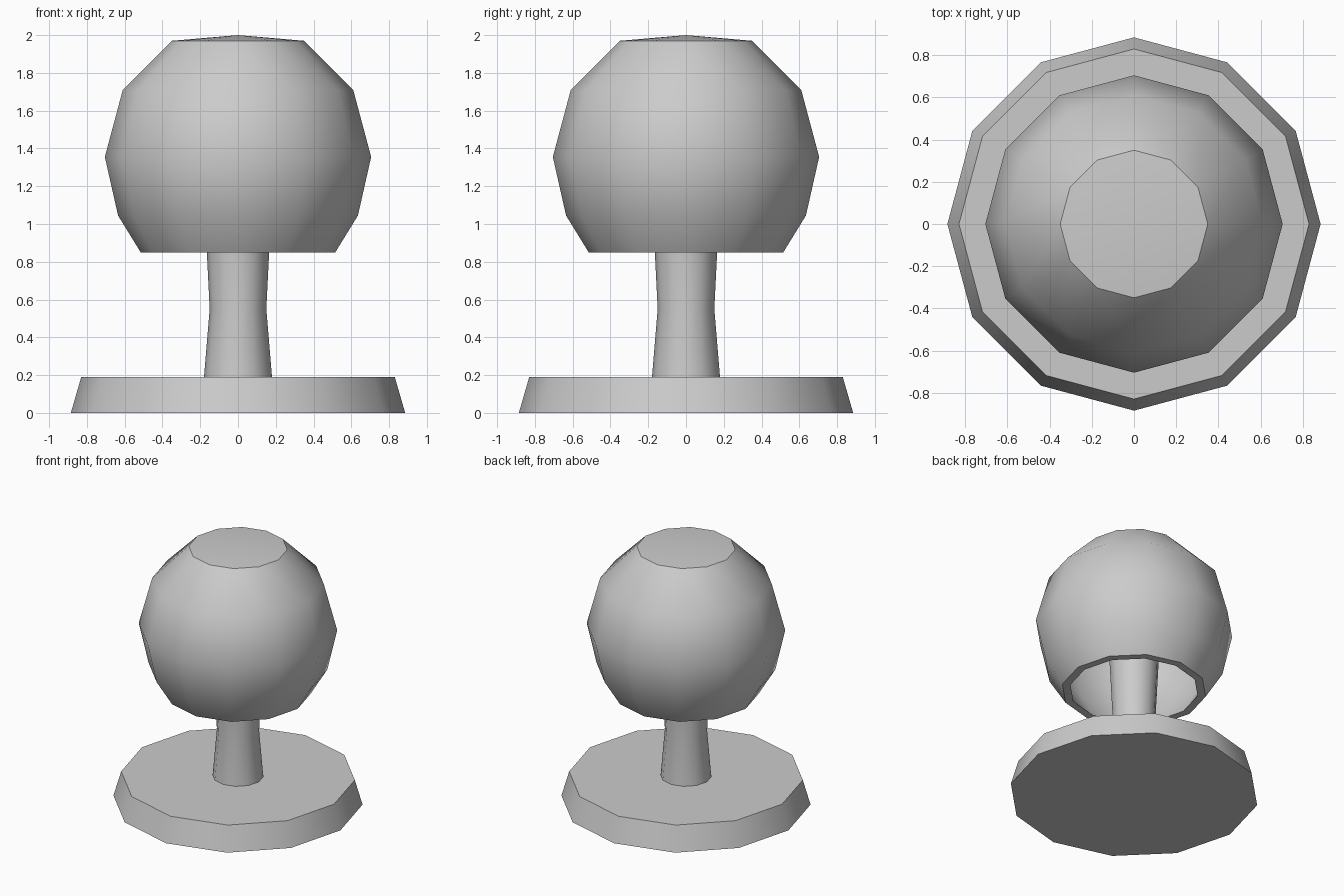
import bpy, bmesh, math

if "Cube" in bpy.data.objects:
    bpy.data.objects.remove(bpy.data.objects["Cube"])

SIDES = 12


def lathe(name, profile):
    """Revolve (radius, z) points about z; radius 0 makes a pole."""
    bm = bmesh.new()
    rings = []
    for r, z in profile:
        if r == 0:
            rings.append([bm.verts.new((0, 0, z))] * SIDES)
        else:
            rings.append([bm.verts.new((r * math.cos(math.tau * i / SIDES),
                                        r * math.sin(math.tau * i / SIDES), z))
                          for i in range(SIDES)])
    for a, b in zip(rings, rings[1:]):
        for i in range(SIDES):
            j = (i + 1) % SIDES
            corners = list(dict.fromkeys((a[i], a[j], b[j], b[i])))
            bm.faces.new(corners)
    bmesh.ops.recalc_face_normals(bm, faces=bm.faces)
    # smooth shading, with hard edges kept sharp
    for f in bm.faces:
        f.smooth = True
    for e in bm.edges:
        if len(e.link_faces) == 2 and e.calc_face_angle() > math.radians(35):
            e.smooth = False
    mesh = bpy.data.meshes.new(name)
    bm.to_mesh(mesh)
    bm.free()
    obj = bpy.data.objects.new(name, mesh)
    bpy.context.collection.objects.link(obj)
    return obj


# Tapered disc foot
lathe("base", [(0, 0), (0.885, 0), (0.83, 0.19), (0, 0.19)])

# Waisted stem, running up inside the shade to its ceiling
lathe("stem", [(0, 0.18), (0.18, 0.19), (0.15, 0.55), (0.165, 0.85),
               (0.18, 1.15), (0.18, 1.93), (0, 1.93)])

# Hollow globe shade: outer skin from the crown down, flat rim, inner skin
lathe("shade", [(0, 2.0), (0.35, 1.97), (0.61, 1.71), (0.705, 1.355),
                (0.635, 1.045), (0.515, 0.85),
                (0.457, 0.85), (0.58, 1.06), (0.645, 1.355),
                (0.56, 1.68), (0.33, 1.91), (0, 1.94)])
